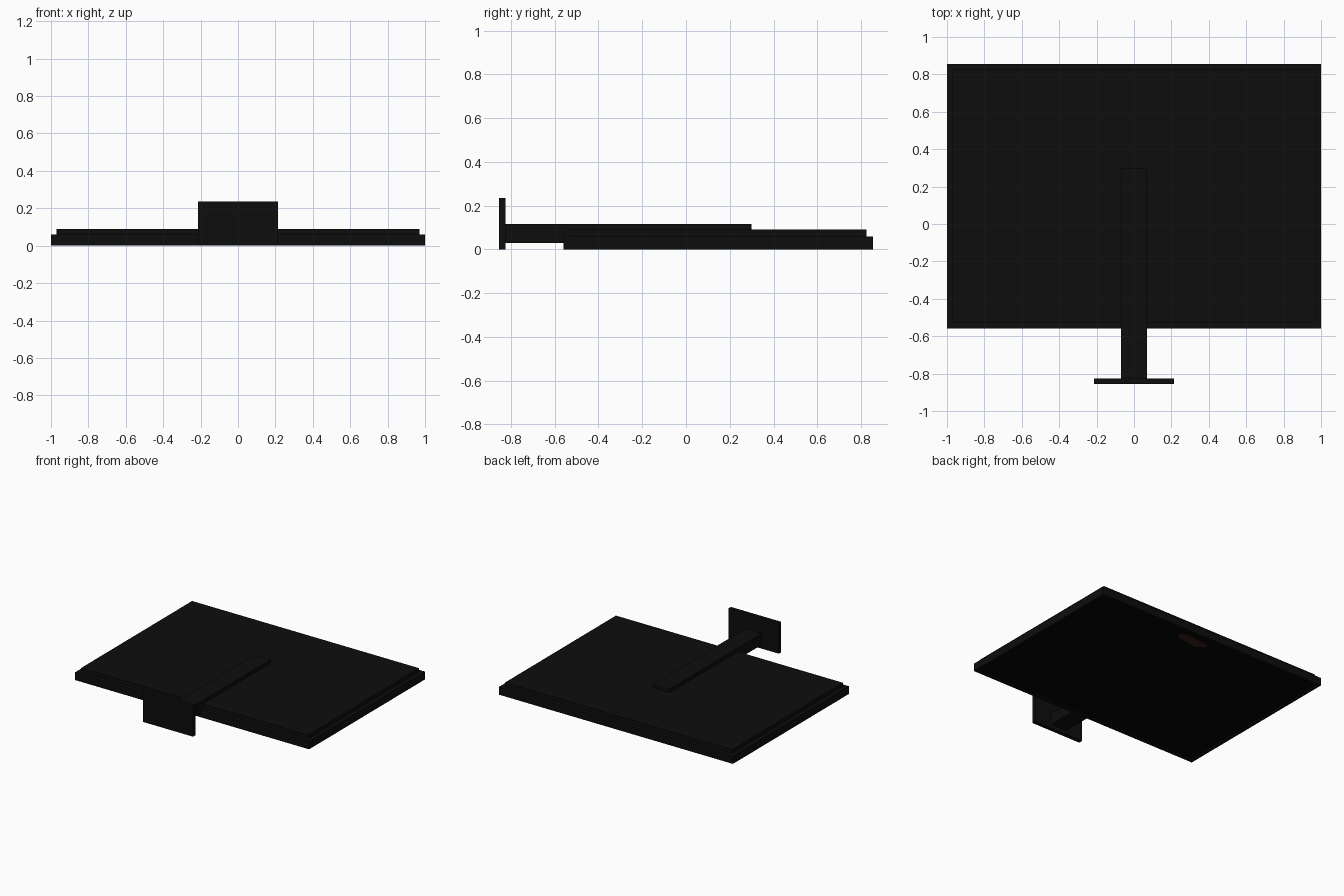
import bpy
import bmesh

if "Cube" in bpy.data.objects:
    bpy.data.objects.remove(bpy.data.objects["Cube"])


def material(name, rgb):
    m = bpy.data.materials.new(name)
    m.diffuse_color = (*rgb, 1)
    m.use_nodes = True
    m.node_tree.nodes["Principled BSDF"].inputs["Base Color"].default_value = m.diffuse_color
    return m


BLACK = material("black_plastic", (0.004, 0.004, 0.004))
SCREEN = material("screen_black", (0.0018, 0.0018, 0.0018))
BROWN = material("dark_brown", (0.03, 0.013, 0.007))


def add_object(name, bm, mats):
    mesh = bpy.data.meshes.new(name)
    bm.to_mesh(mesh)
    bm.free()
    obj = bpy.data.objects.new(name, mesh)
    bpy.context.collection.objects.link(obj)
    for m in mats:
        mesh.materials.append(m)
    return obj


def box_mesh(lo, hi):
    bm = bmesh.new()
    bmesh.ops.create_cube(bm, size=1)
    for v in bm.verts:
        for i in range(3):
            v.co[i] = hi[i] if v.co[i] > 0 else lo[i]
    return bm


# Display frame: the underside is inset into a rim and recessed for the screen
RECESS = 0.01
bm = box_mesh((-1, -0.56, 0), (1, 0.855, 0.06))
bm.normal_update()
face = min(bm.faces, key=lambda f: f.calc_center_median().z)
bmesh.ops.inset_region(bm, faces=[face], thickness=0.03)
inner = bmesh.ops.inset_region(bm, faces=[face], thickness=0.0001)
for v in face.verts:
    v.co.z = RECESS
face.material_index = 1
add_object("display_frame", bm, [BLACK, SCREEN])

# Back cover, neck and foot
add_object("back_cover", box_mesh((-0.97, -0.53, 0.06), (0.97, 0.825, 0.09)), [BLACK])
add_object("stand_neck", box_mesh((-0.07, -0.83, 0.03), (0.07, 0.30, 0.117)), [BLACK])
add_object("stand_foot", box_mesh((-0.215, -0.855, 0), (0.215, -0.825, 0.235)), [BLACK])

# Thin brown patch painted near the far edge of the screen
outline = [(0.203, 0.715), (0.217, 0.775), (0.157, 0.79), (0.05, 0.775),
           (-0.042, 0.763), (-0.04, 0.73), (0.023, 0.69), (0.11, 0.705)]
bm = bmesh.new()
patch = bm.faces.new([bm.verts.new((x, y, RECESS - 0.002)) for x, y in outline])
patch.normal_update()
if patch.normal.z > 0:
    patch.normal_flip()
add_object("screen_patch", bm, [BROWN])
